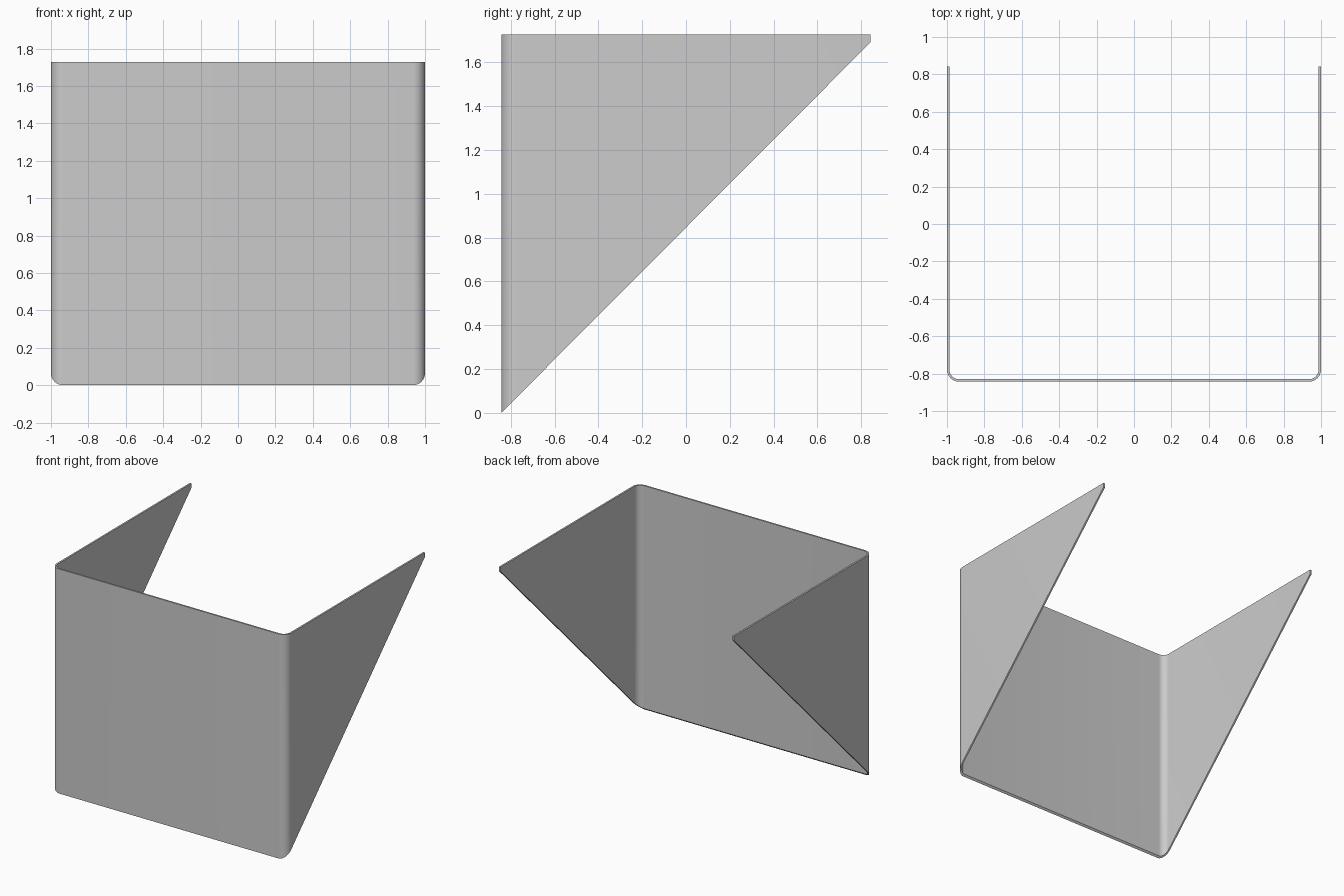
import bpy, bmesh
from math import sin, cos, pi

if "Cube" in bpy.data.objects:
    bpy.data.objects.remove(bpy.data.objects["Cube"])

HX, HY, TOP = 1.0, 0.843, 1.727   # half width, half depth, height
T, R, SEG = 0.013, 0.065, 10      # sheet thickness, outer bend radius, bend steps
TIP = 1.692                       # height of the slanted cut at the back ends


def cut_z(y):
    return (y + HY) / (2 * HY) * TIP


# Outer and inner point pairs along the right half of the U, front to back
half = []
for i in range(SEG + 1):
    a = -pi / 2 + pi / 2 * i / SEG
    half.append([(HX - R + r * cos(a), -HY + R + r * sin(a)) for r in (R, R - T)])
half.append([(HX, HY), (HX - T, HY)])
pairs = [[(-x, y) for x, y in p] for p in reversed(half)] + half

# Bent sheet: each pair makes a ring of four corners, joined into a solid
bm = bmesh.new()
rings = []
for (ox, oy), (ix, iy) in pairs:
    corners = [(ox, oy, cut_z(oy)), (ox, oy, TOP), (ix, iy, TOP), (ix, iy, cut_z(iy))]
    rings.append([bm.verts.new(c) for c in corners])
for a, b in zip(rings, rings[1:]):
    for k in range(4):
        n = (k + 1) % 4
        bm.faces.new((a[k], b[k], b[n], a[n]))
bm.faces.new(rings[0])
bm.faces.new(rings[-1])
bmesh.ops.recalc_face_normals(bm, faces=bm.faces)

mesh = bpy.data.meshes.new("bent_sheet_panel")
bm.to_mesh(mesh)
bm.free()
panel = bpy.data.objects.new("bent_sheet_panel", mesh)
bpy.context.collection.objects.link(panel)

# Smooth bends, crisp sheet edges
bpy.context.view_layer.objects.active = panel
panel.select_set(True)
bpy.ops.object.shade_smooth_by_angle(angle=pi / 6)
